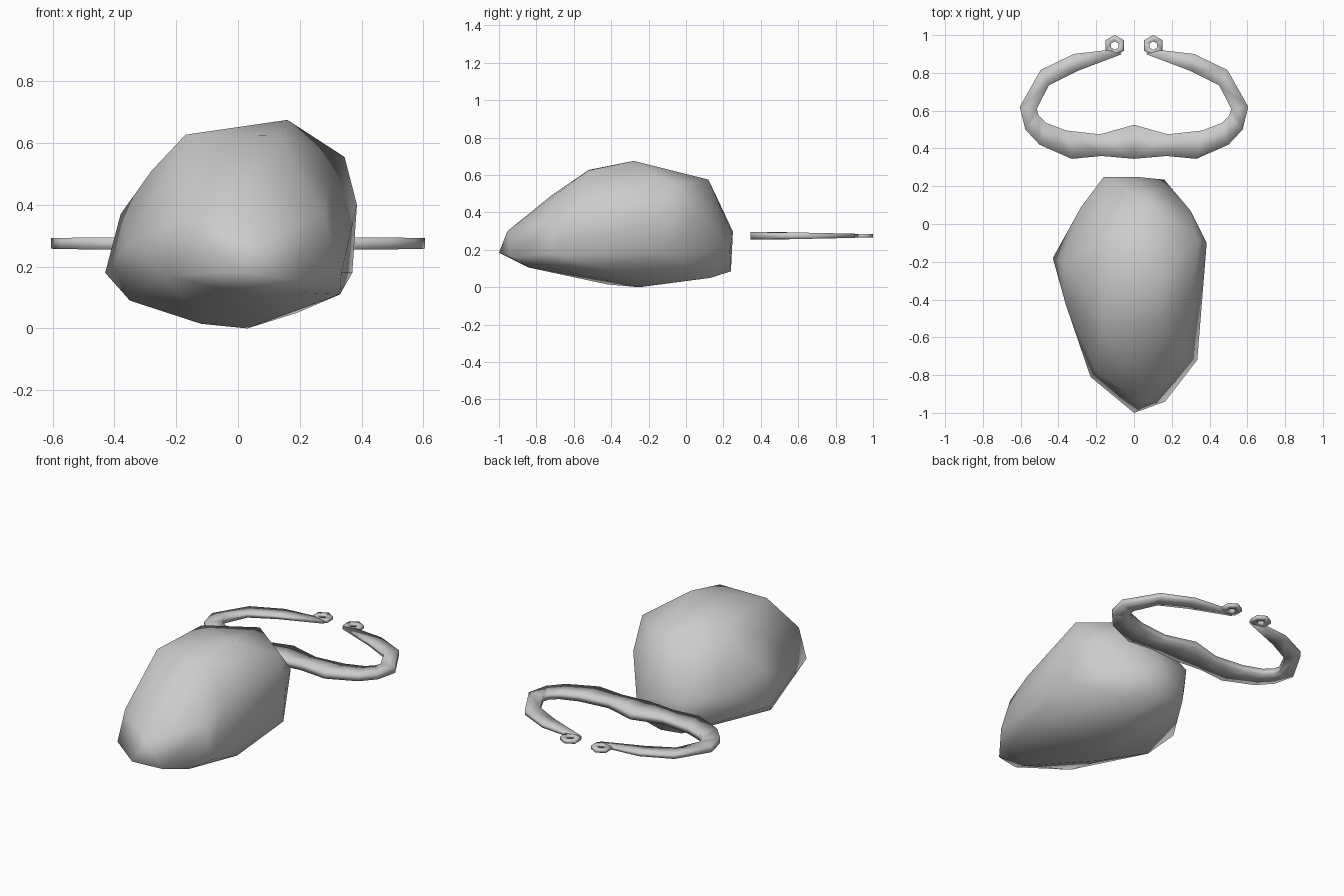
import bpy, bmesh, math
from mathutils import Vector


def finish(bm, name, angle):
    bmesh.ops.recalc_face_normals(bm, faces=bm.faces)
    mesh = bpy.data.meshes.new(name)
    bm.to_mesh(mesh)
    bm.free()
    obj = bpy.data.objects.new(name, mesh)
    bpy.context.collection.objects.link(obj)
    bpy.ops.object.select_all(action='DESELECT')
    obj.select_set(True)
    bpy.context.view_layer.objects.active = obj
    bpy.ops.object.shade_smooth_by_angle(angle=math.radians(angle))
    return obj


# Boulder: convex hull around its main corners
corners = [
    # crown
    (0.16, -0.28, 0.675), (-0.17, -0.52, 0.627), (0.06, 0.12, 0.575),
    (0.345, -0.08, 0.555), (-0.17, -0.10, 0.61), (0.14, -0.52, 0.625),
    # flanks
    (0.30, 0.07, 0.41), (0.385, -0.10, 0.40), (-0.38, -0.20, 0.37), (-0.28, -0.35, 0.51),
    (-0.43, -0.18, 0.18), (-0.28, 0.09, 0.30), (-0.36, -0.43, 0.27), (0.37, -0.10, 0.18),
    (0.29, -0.55, 0.45), (0.33, -0.48, 0.11),
    # nose
    (0.0, -1.0, 0.185), (0.06, -0.955, 0.30), (-0.23, -0.81, 0.17), (0.165, -0.94, 0.16),
    (0.335, -0.72, 0.18), (-0.20, -0.78, 0.36), (0.28, -0.71, 0.37), (0.02, -0.72, 0.49),
    # back
    (-0.16, 0.25, 0.30), (0.01, 0.25, 0.28), (0.16, 0.235, 0.20), (0.0, 0.24, 0.085),
    (-0.14, 0.24, 0.10), (0.19, 0.13, 0.05),
    # underside
    (0.03, -0.25, 0.0), (-0.12, -0.42, 0.015), (-0.35, -0.30, 0.09), (0.05, -0.84, 0.105),
    (0.22, -0.78, 0.115),
]
bm = bmesh.new()
for c in corners:
    bm.verts.new(c)
bmesh.ops.convex_hull(bm, input=bm.verts)
loose = [v for v in bm.verts if not v.link_faces]
bmesh.ops.delete(bm, geom=loose, context='VERTS')
finish(bm, "boulder", 75)


# Open handle: four-sided section swept between outer and inner outlines
def bridge(bm, rings, closed=False):
    pairs = list(zip(rings, rings[1:])) + ([(rings[-1], rings[0])] if closed else [])
    for a, b in pairs:
        n = len(a)
        for i in range(n):
            j = (i + 1) % n
            bm.faces.new((a[i], a[j], b[j], b[i]))


outline = [  # outer x, y, inner x, y, half height
    (0.0, 0.345, 0.0, 0.525, 0.020), (0.17, 0.36, 0.18, 0.475, 0.020),
    (0.33, 0.345, 0.36, 0.495, 0.020), (0.50, 0.42, 0.465, 0.535, 0.019),
    (0.575, 0.50, 0.505, 0.575, 0.018), (0.605, 0.62, 0.515, 0.61, 0.017),
    (0.495, 0.815, 0.45, 0.735, 0.013), (0.32, 0.90, 0.30, 0.81, 0.011),
    (0.145, 0.92, 0.062, 0.90, 0.009),
]
bm = bmesh.new()
rings = []
for ox, oy, ix, iy, h in outline:
    o, i = Vector((ox, oy, 0.275)), Vector((ix, iy, 0.275))
    up = Vector((0, 0, h))
    rings.append([bm.verts.new(p) for p in (o - up, o + up, i + up, i - up)])
bridge(bm, rings)
bm.faces.new(rings[-1])

# Small eyelet at the tip
eye = []
for j in range(6):
    t = math.radians(90 + 60 * j)
    ring = []
    for r, z in ((0.056, -0.009), (0.056, 0.009), (0.022, 0.009), (0.022, -0.009)):
        ring.append(bm.verts.new((0.102 + r * math.cos(t), 0.945 + r * math.sin(t), 0.275 + z)))
    eye.append(ring)
bridge(bm, eye, True)

handle = finish(bm, "open_handle", 180)
mirror = handle.modifiers.new("mirror", 'MIRROR')
mirror.use_clip = True
